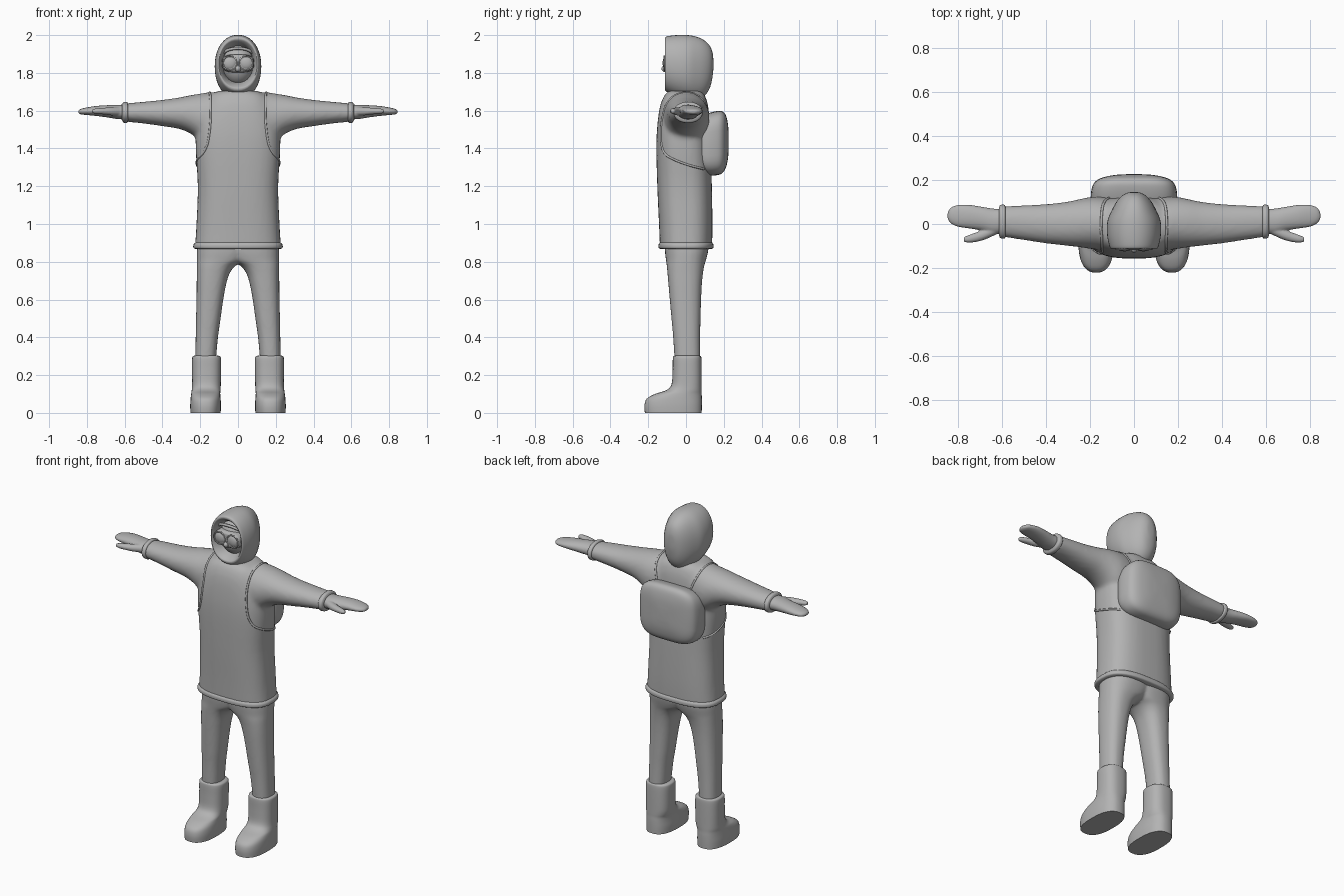
import bpy, bmesh, math
from mathutils import Vector
from mathutils.bvhtree import BVHTree

cube = bpy.data.objects.get("Cube")
if cube:
    bpy.data.objects.remove(cube, do_unlink=True)

GREY = (0.45, 0.45, 0.45, 1)
clay = bpy.data.materials.new("plain grey")
clay.use_nodes = True
clay.diffuse_color = GREY
clay.node_tree.nodes["Principled BSDF"].inputs["Base Color"].default_value = GREY


def smooth(obj, angle=50):
    bpy.ops.object.select_all(action='DESELECT')
    obj.select_set(True)
    bpy.context.view_layer.objects.active = obj
    bpy.ops.object.shade_smooth_by_angle(angle=math.radians(angle))


def add(name, mesh):
    mesh.materials.clear()
    mesh.materials.append(clay)
    obj = bpy.data.objects.new(name, mesh)
    bpy.context.collection.objects.link(obj)
    return obj


def spline(points, steps=4):
    """Catmull-Rom resampling of equally long tuples."""
    out = []
    for i in range(len(points) - 1):
        a, b, c, d = (points[max(0, min(len(points) - 1, i + k))] for k in (-1, 0, 1, 2))
        for s in range(steps):
            t = s / steps
            out.append([q + t / 2 * (r - p + t * (2*p - 5*q + 4*r - w + t * (3*q - p - 3*r + w)))
                        for p, q, r, w in zip(a, b, c, d)])
    return out + [list(points[-1])]


def loft(name, axis, sections, power=2.2, side=1, n=40):
    """Skin rounded sections (position, u0, u1, v0, v1) along an axis."""
    bm = bmesh.new()
    rings = []
    for t, u0, u1, v0, v1 in spline(sections):
        ring = []
        for k in range(n):
            a = 2 * math.pi * k / n
            c, s = math.cos(a), math.sin(a)
            u = (u0 + u1) / 2 + (u1 - u0) / 2 * math.copysign(abs(c) ** (2 / power), c)
            v = (v0 + v1) / 2 + (v1 - v0) / 2 * math.copysign(abs(s) ** (2 / power), s)
            x, y, z = {'x': (t, u, v), 'y': (u, t, v), 'z': (u, v, t)}[axis]
            ring.append(bm.verts.new((x * side, y, z)))
        rings.append(ring)
    for a, b in zip(rings, rings[1:]):
        for k in range(n):
            bm.faces.new((a[k], a[k - 1], b[k - 1], b[k]))
    bm.faces.new(rings[0])
    bm.faces.new(rings[-1])
    bmesh.ops.recalc_face_normals(bm, faces=bm.faces)
    mesh = bpy.data.meshes.new(name)
    bm.to_mesh(mesh)
    bm.free()
    obj = add(name, mesh)
    smooth(obj)
    return obj


def bake(obj, name):
    """Replace an object by its evaluated mesh."""
    bpy.context.view_layer.update()
    deps = bpy.context.evaluated_depsgraph_get()
    mesh = bpy.data.meshes.new_from_object(obj.evaluated_get(deps))
    bpy.data.objects.remove(obj, do_unlink=True)
    return add(name, mesh)


def fuse(name, parts, voxel, relax):
    """Merge overlapping parts into one soft skin."""
    bm = bmesh.new()
    for p in parts:
        bm.from_mesh(p.data)
        bpy.data.objects.remove(p, do_unlink=True)
    mesh = bpy.data.meshes.new(name)
    bm.to_mesh(mesh)
    bm.free()
    obj = add(name + "_parts", mesh)
    rm = obj.modifiers.new("skin", 'REMESH')
    rm.mode, rm.voxel_size, rm.use_smooth_shade = 'VOXEL', voxel, True
    sm = obj.modifiers.new("relax", 'SMOOTH')
    sm.iterations, sm.factor = relax, 0.5
    obj = bake(obj, name)
    smooth(obj, 80)
    return obj


def tube(name, points, radius, closed=False):
    curve = bpy.data.curves.new(name, 'CURVE')
    curve.dimensions = '3D'
    curve.bevel_depth, curve.bevel_resolution, curve.use_fill_caps = radius, 2, True
    sp = curve.splines.new('POLY')
    sp.points.add(len(points) - 1)
    for p, co in zip(sp.points, points):
        p.co = (*co, 1)
    sp.use_cyclic_u = closed
    obj = bpy.data.objects.new(name + "_path", curve)
    bpy.context.collection.objects.link(obj)
    obj = bake(obj, name)
    smooth(obj)
    return obj


def ball(name, place, size):
    bm = bmesh.new()
    bmesh.ops.create_uvsphere(bm, u_segments=32, v_segments=20, radius=1)
    bmesh.ops.scale(bm, vec=size, verts=bm.verts)
    bmesh.ops.translate(bm, vec=place, verts=bm.verts)
    mesh = bpy.data.meshes.new(name)
    bm.to_mesh(mesh)
    bm.free()
    smooth(add(name, mesh))


SIDES = (("left", 1), ("right", -1))

# Jacket: torso and sleeves fused
torso = loft("torso", 'z', [
    (.875, -.228, .228, -.138, .138), (1.0, -.22, .22, -.143, .14), (1.2, -.213, .213, -.152, .137),
    (1.4, -.224, .224, -.157, .13), (1.52, -.218, .218, -.152, .125), (1.62, -.185, .185, -.138, .118),
    (1.68, -.15, .15, -.115, .1), (1.705, -.1, .1, -.09, .08)], 2.7)
sleeves = [loft("sleeve", 'x', [
    (.04, -.11, .11, 1.4, 1.69), (.14, -.118, .122, 1.41, 1.698), (.2, -.112, .122, 1.44, 1.69),
    (.25, -.105, .112, 1.478, 1.682), (.31, -.098, .1, 1.503, 1.67), (.4, -.088, .09, 1.518, 1.657),
    (.5, -.073, .085, 1.532, 1.647), (.6, -.058, .08, 1.542, 1.638)], 2.1, s) for _, s in SIDES]
jacket = fuse("jacket", [torso] + sleeves, .011, 8)
loft("jacket_hem", 'z', [
    (.868, -.225, .225, -.136, .136), (.874, -.236, .236, -.145, .145),
    (.892, -.235, .235, -.145, .145), (.904, -.222, .222, -.136, .136)], 2.7)

# Trousers: two legs fused at the crotch
legs = [loft("leg", 'z', [
    (.27, .118, .226, -.06, .075), (.4, .106, .224, -.068, .075), (.5, .092, .222, -.077, .077),
    (.6, .078, .22, -.086, .08), (.68, .063, .219, -.093, .084), (.74, .044, .218, -.098, .09),
    (.78, .012, .218, -.102, .097), (.81, -.04, .218, -.106, .106), (.86, -.07, .217, -.112, .118),
    (.92, -.07, .21, -.112, .12)], 2.4, s) for _, s in SIDES]
fuse("trousers", legs, .009, 5)

# Seam paths follow the jacket surface
surface = BVHTree.FromPolygons([v.co for v in jacket.data.vertices],
                               [p.vertices for p in jacket.data.polygons])
SEAM = [(.11, .13, 1.57), (.14, .09, 1.66), (.15, 0, 1.71), (.15, -.08, 1.68), (.152, -.14, 1.58),
        (.16, -.14, 1.45), (.185, -.12, 1.38), (.215, -.06, 1.34), (.23, .02, 1.31), (.19, .11, 1.29)]

for name, s in SIDES:
    loft(name + "_boot", 'z', [
        (0, .092, .252, -.218, .083), (.04, .09, .253, -.22, .084), (.075, .092, .251, -.208, .084),
        (.1, .094, .248, -.165, .083), (.12, .093, .245, -.105, .083), (.15, .091, .243, -.077, .083),
        (.22, .09, .243, -.071, .083), (.285, .09, .243, -.07, .082), (.3, .096, .238, -.066, .078),
        (.303, .108, .228, -.056, .07)], 2.5, s)
    loft(name + "_cuff", 'x', [
        (.583, -.058, .078, 1.543, 1.637), (.588, -.066, .087, 1.535, 1.646),
        (.606, -.064, .086, 1.537, 1.645), (.613, -.05, .074, 1.549, 1.633)], 2.1, s)
    palm = loft("palm", 'x', [
        (.59, -.042, .068, 1.553, 1.632), (.64, -.046, .07, 1.556, 1.631), (.69, -.03, .078, 1.564, 1.629),
        (.75, -.02, .087, 1.572, 1.625), (.8, -.012, .086, 1.577, 1.617), (.83, .002, .075, 1.58, 1.61),
        (.845, .02, .055, 1.587, 1.602)], 2.1, s)
    thumb = loft("thumb", 'x', [
        (.62, -.045, .01, 1.572, 1.62), (.67, -.068, -.018, 1.575, 1.618), (.71, -.08, -.036, 1.58, 1.615),
        (.75, -.085, -.05, 1.583, 1.612), (.772, -.08, -.06, 1.588, 1.606)], 2, s)
    fuse(name + "_mitten", [palm, thumb], .005, 3)
    path = [surface.find_nearest(Vector((p[0] * s, p[1], p[2])))[0] for p in spline(SEAM, 6)]
    tube(name + "_strap", path, .006)

# Hood with a recessed opening
loft("hood", 'y', [
    (-.05, -.08, .08, 1.75, 1.94), (-.085, -.088, .088, 1.738, 1.955), (-.106, -.097, .097, 1.725, 1.97),
    (-.112, -.103, .103, 1.715, 1.982), (-.102, -.111, .111, 1.7, 1.993), (-.05, -.122, .122, 1.675, 2.0),
    (.01, -.121, .121, 1.66, 2.0), (.06, -.102, .102, 1.66, 1.99), (.1, -.08, .08, 1.68, 1.97),
    (.128, -.055, .055, 1.725, 1.94), (.142, -.028, .028, 1.79, 1.9), (.145, -.006, .006, 1.83, 1.86)], 2.15)

# Face, goggles and brow
ball("face", (0, -.02, 1.845), (.087, .085, .108))
loft("goggle_body", 'y', [
    (-.05, -.086, .086, 1.80, 1.9), (-.1, -.085, .085, 1.803, 1.898), (-.114, -.076, .076, 1.812, 1.89),
    (-.117, -.066, .066, 1.82, 1.882)], 2.8)
for name, s in SIDES:
    ball(name + "_lens", (.043 * s, -.108, 1.852), (.034, .016, .034))
    ring = [(.043 * s + .037 * math.cos(a), -.115, 1.852 + .037 * math.sin(a))
            for a in (2 * math.pi * k / 32 for k in range(32))]
    tube(name + "_goggle_rim", ring, .004, True)
ball("nose", (0, -.108, 1.822), (.016, .022, .018))
tube("brow_band", [(.08 * math.cos(a), -.06 - .035 * math.sin(a), 1.895 + .035 * math.sin(a))
                   for a in (math.pi * k / 20 for k in range(21))], .008)

# Backpack
loft("backpack", 'y', [
    (.06, -.165, .165, 1.3, 1.55), (.08, -.186, .186, 1.275, 1.568), (.115, -.196, .196, 1.258, 1.585),
    (.16, -.192, .192, 1.258, 1.597), (.19, -.178, .178, 1.268, 1.597), (.21, -.145, .145, 1.295, 1.578),
    (.222, -.09, .09, 1.345, 1.53), (.226, -.03, .03, 1.4, 1.47)], 3.8)
